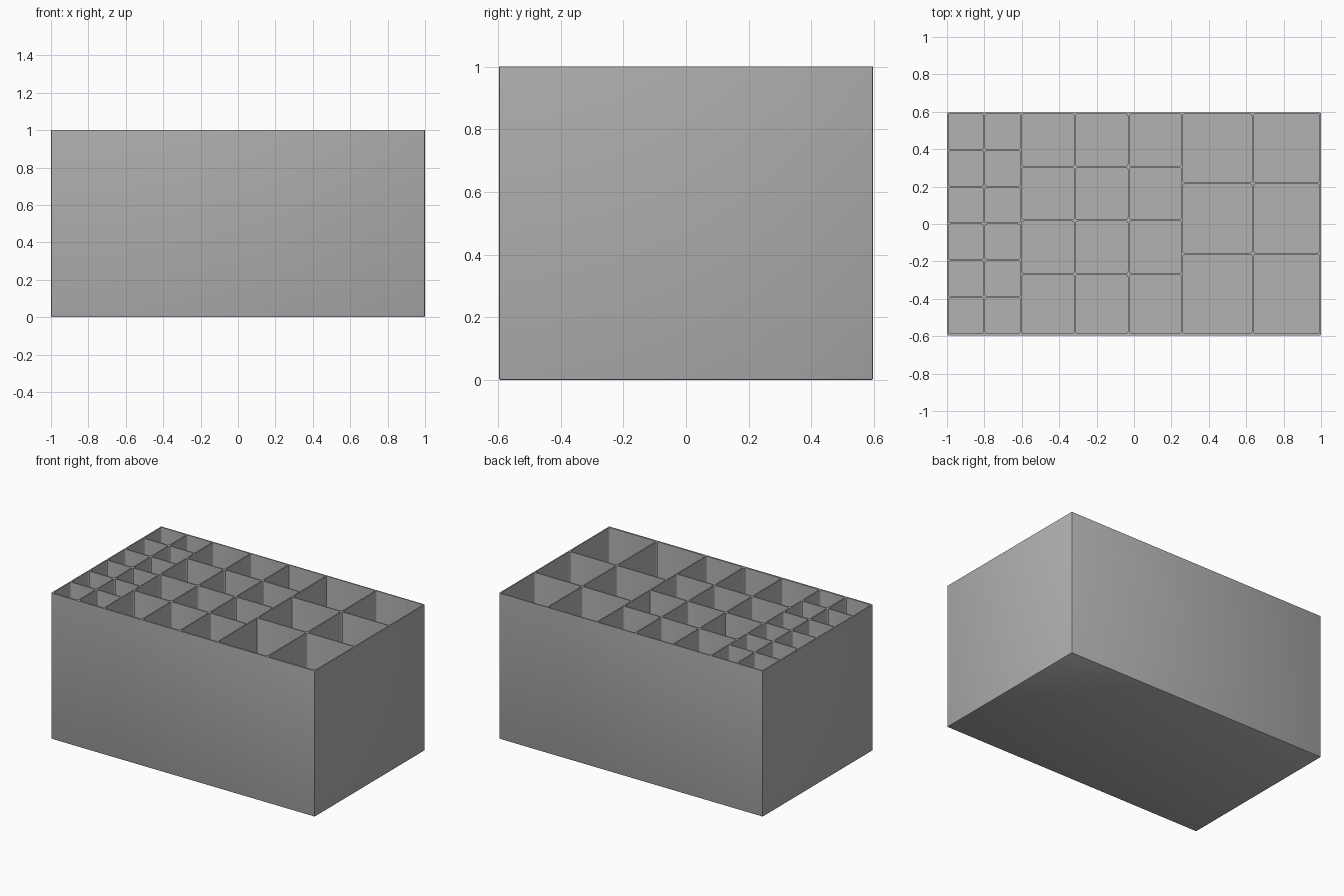
import bpy
import bmesh
from mathutils import Matrix

WALL, FLOOR = 0.008, 0.012

cube = bpy.data.objects.get("Cube")
if cube:
    bpy.data.objects.remove(cube)

grey = bpy.data.materials.new("plain grey")
grey.use_nodes = True
colour = (0.45, 0.45, 0.45, 1)
grey.diffuse_color = colour
grey.node_tree.nodes["Principled BSDF"].inputs["Base Color"].default_value = colour


def add_block(bm, x0, x1, y0, y1, z0, z1):
    """Add a box to the mesh and return its vertices."""
    centre = Matrix.Translation(((x0 + x1) / 2, (y0 + y1) / 2, (z0 + z1) / 2))
    size = Matrix.Diagonal((x1 - x0, y1 - y0, z1 - z0, 1))
    return bmesh.ops.create_cube(bm, size=1, matrix=centre @ size)["verts"]


def upright(edge):
    a, b = edge.verts
    return abs(a.co.z - b.co.z) > 0.1


def make_object(name, bm):
    mesh = bpy.data.meshes.new(name)
    bm.to_mesh(mesh)
    bm.free()
    mesh.materials.append(grey)
    obj = bpy.data.objects.new(name, mesh)
    bpy.context.collection.objects.link(obj)
    return obj


# Outer box, with a fine bevel on the bottom and upright edges
bm = bmesh.new()
add_block(bm, -1, 1, -0.597, 0.597, 0, 1)
edges = [e for e in bm.edges if upright(e) or e.verts[0].co.z + e.verts[1].co.z < 0.1]
bmesh.ops.bevel(bm, geom=edges, offset=0.006, segments=2, profile=0.5, affect='EDGES')
tray = make_object("compartment_box", bm)

# Compartments: wall centre lines across (x) and along (y) for each group
groups = [
    ([-0.996, -0.8, -0.604], [0.593 - 0.1967 * i for i in range(6)]),
    ([-0.604, -0.316, -0.029, 0.257], [0.593 - 0.287 * i for i in range(4)]),
    ([0.257, 0.634, 0.996], [0.593 - 0.3755 * i for i in range(3)]),
]
bm = bmesh.new()
for columns, rows in groups:
    rows = rows + [-0.589]
    for x0, x1 in zip(columns, columns[1:]):
        for y1, y0 in zip(rows, rows[1:]):
            h = WALL / 2
            add_block(bm, x0 + h, x1 - h, y0 + h, y1 - h, FLOOR, 1.2)
bmesh.ops.bevel(bm, geom=[e for e in bm.edges if upright(e)],
                offset=0.012, segments=3, profile=0.5, affect='EDGES')
cutter = make_object("compartment_cutter", bm)
cutter.hide_render = True

# Hollow the box, then drop the cutter
cut = tray.modifiers.new("compartments", 'BOOLEAN')
cut.operation = 'DIFFERENCE'
cut.solver = 'EXACT'
cut.object = cutter
bpy.context.view_layer.objects.active = tray
tray.select_set(True)
bpy.ops.object.modifier_apply(modifier=cut.name)
bpy.data.objects.remove(cutter)
bpy.ops.object.shade_smooth_by_angle()
